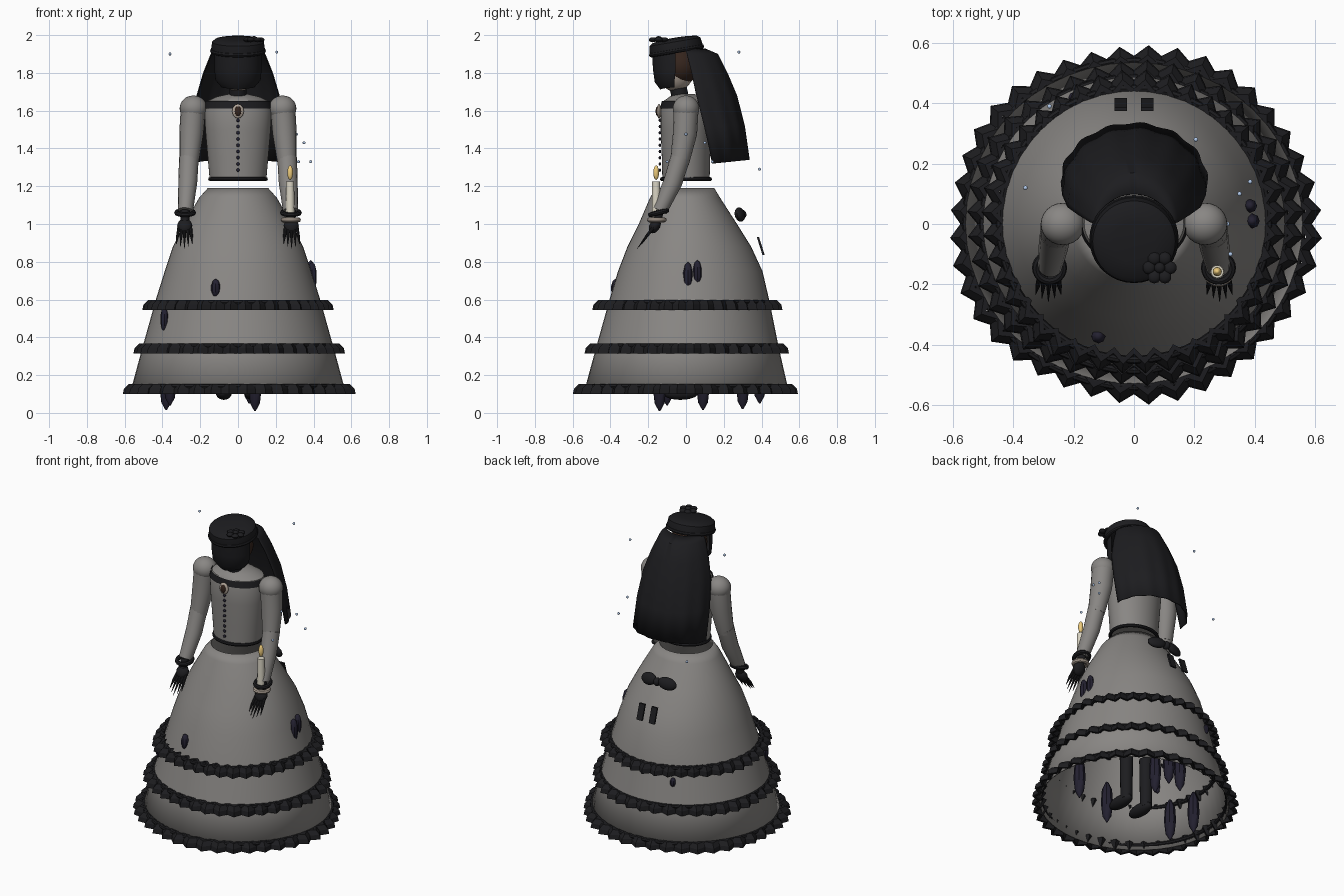
import bpy, bmesh, math
from math import sin, cos, pi
from mathutils import Vector, Matrix, Euler

if "Cube" in bpy.data.objects:
    bpy.data.objects.remove(bpy.data.objects["Cube"])


def mat(name, r, g, b):
    m = bpy.data.materials.new(name)
    m.diffuse_color = (r, g, b, 1)
    m.use_nodes = True
    m.node_tree.nodes["Principled BSDF"].inputs["Base Color"].default_value = m.diffuse_color
    return m


GREY = mat("worn_cloth", .25, .24, .23)
BLACK = mat("black_cloth", .012, .012, .014)
SHARD = mat("dark_shard", .017, .015, .03)
HAIR = mat("brown_hair", .035, .018, .012)
BONE = mat("bone", .45, .38, .32)
WAX = mat("wax", .7, .66, .55)
FLAME = mat("flame", .85, .6, .2)
MOTE = mat("pale_blue", .45, .6, .85)


def finish(name, bm, m, smooth=True):
    bmesh.ops.recalc_face_normals(bm, faces=bm.faces)
    me = bpy.data.meshes.new(name)
    bm.to_mesh(me)
    bm.free()
    me.materials.append(m)
    ob = bpy.data.objects.new(name, me)
    bpy.context.collection.objects.link(ob)
    if smooth:
        bpy.ops.object.select_all(action='DESELECT')
        ob.select_set(True)
        bpy.context.view_layer.objects.active = ob
        bpy.ops.object.shade_smooth_by_angle(angle=math.radians(40))
    return ob


def loft(name, rings, m, closed=True, caps=False, loop=False, smooth=True):
    """Skin a list of equally long point rings."""
    bm = bmesh.new()
    vs = [[bm.verts.new(p) for p in r] for r in rings]
    n = len(vs[0])
    pairs = list(zip(vs, vs[1:])) + ([(vs[-1], vs[0])] if loop else [])
    for a, b in pairs:
        for i in range(n if closed else n - 1):
            j = (i + 1) % n
            bm.faces.new((a[i], a[j], b[j], b[i]))
    if caps:
        bm.faces.new(vs[0])
        bm.faces.new(vs[-1])
    return finish(name, bm, m, smooth)


def ring(z, rx, front, back, n=48, y=0):
    return [(rx * cos(2 * pi * i / n),
             y + (back if i < n / 2 else front) * sin(2 * pi * i / n), z) for i in range(n)]


def blob(name, loc, size, m, rot=(0, 0, 0), seg=16):
    bm = bmesh.new()
    bmesh.ops.create_uvsphere(bm, u_segments=seg, v_segments=max(5, seg * 2 // 3), radius=1)
    bm.transform(Matrix.LocRotScale(Vector(loc), Euler(rot), Vector(size)))
    return finish(name, bm, m)


def tube(name, pts, radii, m, n=16):
    """Tapered tube through points."""
    pts = [Vector(p) for p in pts]
    rings = []
    for k, (p, r) in enumerate(zip(pts, radii)):
        d = (pts[min(k + 1, len(pts) - 1)] - pts[max(k - 1, 0)]).normalized()
        u = d.cross(Vector((1, 0, 0))).normalized()
        w = d.cross(u)
        rings.append([p + r * (cos(2 * pi * i / n) * u + sin(2 * pi * i / n) * w) for i in range(n)])
    return loft(name, rings, m, caps=True)


def torus(name, loc, rx, ry, r, m, n=36, rot=0):
    R = Matrix.Rotation(rot, 3, 'X')
    rings = []
    for i in range(n):
        a = 2 * pi * i / n
        rings.append([Vector(loc) + R @ Vector(((rx + r * cos(b)) * cos(a), (ry + r * cos(b)) * sin(a), r * sin(b)))
                      for b in (2 * pi * k / 8 for k in range(8))])
    return loft(name, rings, m, loop=True)


# Skirt: open bell, fuller at the back
SKIRT = [(1.19, .16, .16, .15), (1.14, .205, .19, .18), (1.0, .285, .25, .27), (.88, .345, .31, .345),
         (.75, .388, .36, .405), (.6, .435, .405, .44), (.35, .505, .475, .49), (.11, .57, .54, .545)]
skirt = loft("skirt", [ring(*s) for s in SKIRT], GREY)
sol = skirt.modifiers.new("thickness", 'SOLIDIFY')
sol.thickness = .006

# Three pleated ruffles: leaning zigzag bands with a trim ring
for k, (z, rx, ry) in enumerate([(.545, .475, .475), (.315, .53, .51), (.1, .587, .565)]):
    teeth = 40
    rings = []
    for i in range(teeth * 2):
        a = pi * i / teeth
        w = (.02 if i % 2 else -.014) + .008 * sin(5 * a + k)
        rings.append([((rx + w + o) * cos(a), (ry + w + o) * sin(a), z + h)
                      for o, h in ((-.008, 0), (.01, 0), (.004, .028), (-.022, .053), (-.042, .053))])
    loft("ruffle_%d" % k, rings, BLACK, loop=True, smooth=False)
    torus("ruffle_trim_%d" % k, (0, 0, z + .04), rx - .03, ry - .025, .013, BLACK, 48)

# Bodice, belt and chest band
BODICE = [(1.235, .15, .125), (1.35, .16, .128), (1.5, .173, .134), (1.6, .178, .134),
          (1.65, .165, .12), (1.675, .11, .085), (1.688, .05, .045)]
loft("bodice", [ring(z, a, b, b) for z, a, b in BODICE], GREY, caps=True)
torus("belt", (0, 0, 1.238), .147, .127, .011, BLACK)
band = []
for z, a, b in ((1.612, .18, .137), (1.65, .171, .128)):
    band.append([(a * cos(t), b * sin(t), z) for t in (pi * 1.03 + pi * .94 * i / 24 for i in range(25))])
loft("chest_band", band, BLACK, closed=False)
for i in range(9):
    blob("button", (0, -.138, 1.285 + i * .033), (.009, .007, .009), SHARD, seg=8)
blob("brooch_frame", (0, -.143, 1.597), (.031, .012, .038), BONE)
blob("brooch_stone", (0, -.151, 1.597), (.018, .01, .026), HAIR)

# Head, hair and short front veil
tube("neck", [(0, -.03, 1.67), (0, -.05, 1.76)], [.045, .045], BLACK)
blob("head", (0, -.055, 1.825), (.095, .1, .125), BONE, seg=24)
blob("hair", (0, -.03, 1.84), (.112, .1, .105), HAIR, seg=24)
front = []
for z, rx, ry, yc in ((1.91, .125, .125, -.055), (1.82, .125, .12, -.055), (1.75, .12, .105, -.06), (1.71, .085, .075, -.06)):
    front.append([(rx * cos(t), yc + ry * sin(t), z + .012 * abs(cos(t)) * (z < 1.76))
                  for t in (pi + pi * i / 24 for i in range(25))])
loft("face_veil", front, BLACK, closed=False)

# Tilted pillbox hat with a flower
hat = loft("hat", [ring(z, r, r, r, 40) for z, r in
                   ((-.01, .125), (-.005, .14), (.015, .142), (.05, .137), (.063, .12), (.07, .07), (.072, .01))],
           BLACK, caps=True)
hat.location = (0, -.05, 1.915)
hat.rotation_euler.x = .17
torus("hat_brim", (0, -.05, 1.917), .136, .136, .012, BLACK, rot=.17)
for i in range(6):
    a = i * pi / 3
    blob("flower_petal", (.085 + .035 * cos(a), -.145 + .035 * sin(a), 1.975), (.022, .022, .013), BLACK, seg=10)
blob("flower_centre", (.085, -.145, 1.983), (.018, .018, .012), BLACK, seg=10)

# Long back veil: flaring arc sheet with soft folds
veil = []
for z, rx, ye, yb in ((1.93, .12, .0, .1), (1.9, .145, .005, .17), (1.8, .185, .03, .22), (1.68, .22, .055, .27),
                      (1.52, .238, .095, .31), (1.34, .243, .14, .335)):
    row = []
    for i in range(41):
        t = pi * i / 40
        f = 1 + .015 * sin(t * 14) * (1.93 - z) / .5
        row.append((rx * cos(t) * f, ye + (yb - ye) * f * sin(t), z + (.02 * sin(t) - .02) * (z < 1.4)))
    veil.append(row)
v = loft("back_veil", veil, BLACK, closed=False)
v.modifiers.new("thickness", 'SOLIDIFY').thickness = .006

# Arms, cuffs, hands and claws, mirrored left and right
for s in (-1, 1):
    blob("puff_sleeve", (s * .236, 0, 1.612), (.073, .07, .068), GREY, seg=24)
    tube("upper_sleeve", [(s * .238, 0, 1.6), (s * .247, -.005, 1.48), (s * .26, -.035, 1.32)], [.066, .064, .05], GREY)
    tube("lower_sleeve", [(s * .26, -.03, 1.35), (s * .266, -.07, 1.22), (s * .278, -.14, 1.07)], [.052, .05, .04], GREY)
    torus("cuff", (s * .28, -.145, 1.06), .045, .045, .013, BLACK, 24, rot=.25)
    tube("wrist", [(s * .28, -.142, 1.07), (s * .282, -.16, 1.0)], [.026, .022], BLACK)
    blob("hand", (s * .282, -.165, .99), (.04, .028, .042), BLACK, rot=(-.5, 0, 0))
    for k in range(5):
        x = s * (.282 + (k - 2) * .015)
        x2 = s * (.284 + (k - 2) * .021)
        e = .012 * abs(k - 2)
        tube("claw", [(x, -.17, .985), ((x + x2) / 2, -.205, .94), (x2, -.258 + e, .87 + e)], [.009, .008, .001], BLACK, 8)

# Candle on a saucer
torus("saucer", (.28, -.155, 1.022), .04, .04, .013, BONE, 24)
tube("candle", [(.276, -.158, 1.02), (.276, -.158, 1.225)], [.024, .021], WAX)
blob("candle_flame", (.276, -.158, 1.272), (.015, .015, .038), FLAME)

# Bow with two tails on the back of the skirt
for s in (-1, 1):
    blob("bow_loop", (s * .065, .285, 1.05), (.06, .024, .038), BLACK, rot=(.3, s * .15, -s * .2))
    x = s * .044
    loft("bow_tail", [[(x - .02, y, z), (x + .02, y, z), (x + .02, y + .012, z), (x - .02, y + .012, z)]
                      for y, z in ((.375, .93), (.405, .835))], BLACK, caps=True, smooth=False)
blob("bow_knot", (0, .295, 1.05), (.022, .025, .026), BLACK)

# Shards stuck on the skirt: position and half-size
for x, y, z, r, h in ((.392, .01, .72, .026, .08), (.385, .06, .74, .024, .07), (-.118, -.372, .66, .025, .05),
                      (-.39, -.25, .495, .022, .065), (-.2, .42, .5, .018, .03)):
    blob("skirt_shard", (x, y, z), (r, r, h), SHARD, seg=8)

# Hanging shards inside the skirt, tip height last
for x, y, tip in ((-.38, .09, .015), (.09, -.14, .01), (.09, .3, .02), (.06, .39, .05), (.3, -.14, .1),
                  (-.1, .3, .1), (-.36, -.1, .04)):
    tube("hanging_shard", [(x, y, tip), (x, y, tip + .04), (x, y, tip + .13), (x, y, tip + .22), (x, y, tip + .27)],
         [.004, .026, .036, .03, .008], SHARD, 8)

# Legs and shoes
for s in (-1, 1):
    tube("leg", [(s * .075, .02, .1), (s * .075, .02, .42)], [.035, .04], BLACK)
    blob("shoe", (s * .075, -.03, .105), (.042, .095, .036), BLACK)

# Floating motes
for p in ((-.36, .12, 1.9), (.205, .28, 1.91), (.31, 0, 1.475), (.35, .1, 1.43), (.32, -.1, 1.33),
          (.385, .14, 1.33), (-.28, .39, 1.29)):
    blob("mote", p, (.008, .008, .008), MOTE, seg=8)
